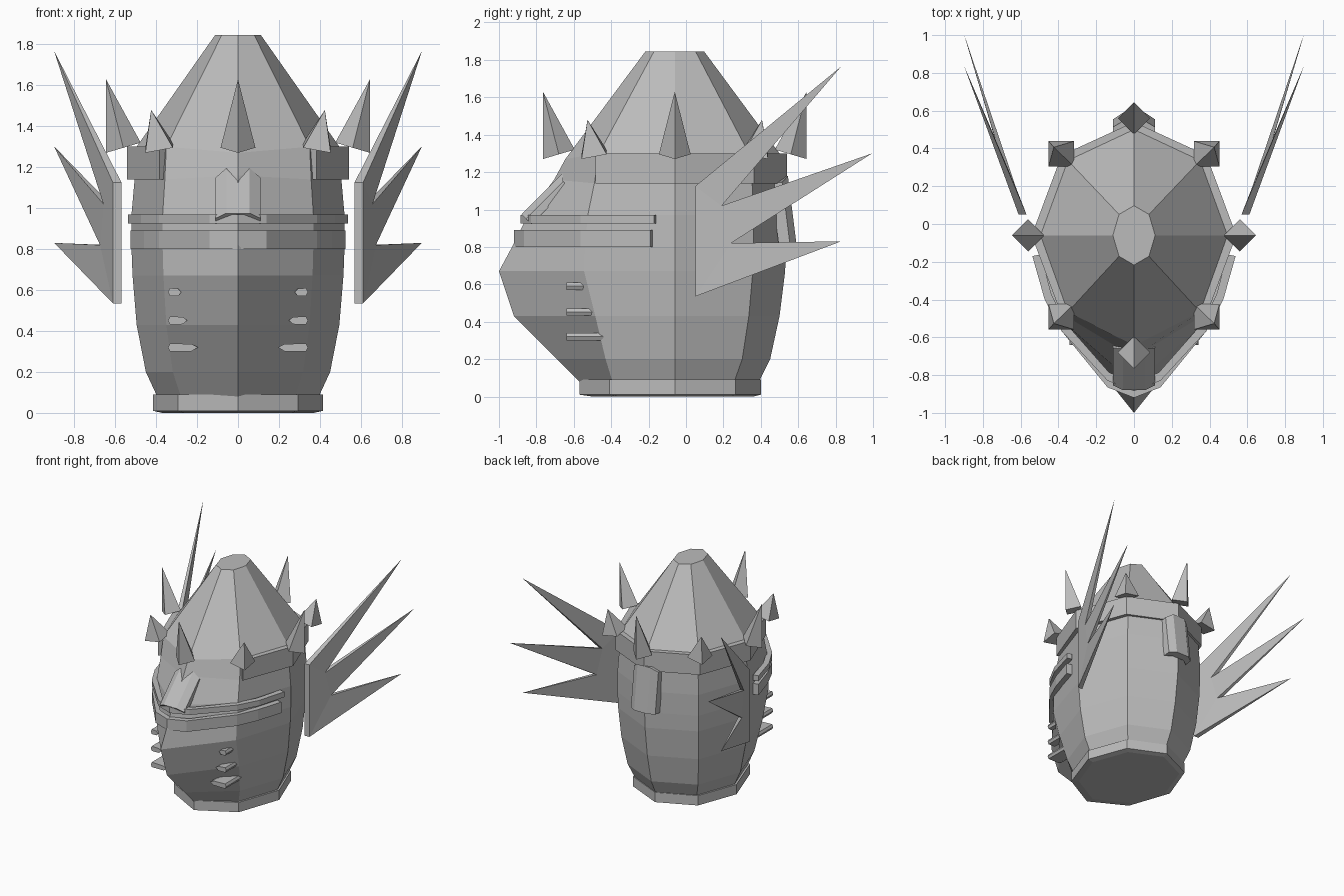
import bpy, bmesh, math
from mathutils import Vector

if "Cube" in bpy.data.objects:
    bpy.data.objects.remove(bpy.data.objects["Cube"])

CY = -0.06          # y of the helmet axis
S = math.sqrt(0.5)

metal = bpy.data.materials.new("grey metal")
metal.diffuse_color = (0.5, 0.5, 0.5, 1)
metal.use_nodes = True
metal.node_tree.nodes["Principled BSDF"].inputs["Base Color"].default_value = metal.diffuse_color


def make(name, verts, faces):
    """Mesh object with flat faces and outward normals."""
    bm = bmesh.new()
    vs = [bm.verts.new(v) for v in verts]
    for f in faces:
        bm.faces.new([vs[i] for i in f])
    bmesh.ops.recalc_face_normals(bm, faces=bm.faces)
    me = bpy.data.meshes.new(name)
    bm.to_mesh(me)
    bm.free()
    me.materials.append(metal)
    ob = bpy.data.objects.new(name, me)
    bpy.context.collection.objects.link(ob)
    return ob


def loft(name, rings, closed=False):
    """Skin equal-length rings; cap both ends unless the loft is closed."""
    n, m = len(rings[0]), len(rings)
    verts = [v for r in rings for v in r]
    faces = []
    for k in range(m if closed else m - 1):
        a, b = k * n, ((k + 1) % m) * n
        faces += [(a + i, a + (i + 1) % n, b + (i + 1) % n, b + i) for i in range(n)]
    if not closed:
        faces += [tuple(range(n)), tuple((m - 1) * n + i for i in range(n))]
    return make(name, verts, faces)


def ring(z, rx, ry, front=None, cheek=None, zfront=None):
    """Eight points, starting at +x and turning towards the back."""
    pts = [Vector((rx * math.cos(i * math.pi / 4), CY + ry * math.sin(i * math.pi / 4), z))
           for i in range(8)]
    if front is not None:
        pts[6].y = front
    if cheek is not None:
        pts[5].y = pts[7].y = cheek
    if zfront is not None:
        pts[6].z = zfront
    return pts


# Neck ring
loft("neck_ring", [ring(0, .37, .42, -.50), ring(.01, .415, .46, -.57, -.41),
                   ring(.09, .415, .46, -.57, -.41)])

# Helmet shell: pointed face below, faceted cone above
loft("helmet_shell", [
    ring(.07, .39, .445, -.56, -.39), ring(.2, .45, .51, -.69, -.43),
    ring(.43, .495, .56, -.92, -.485), ring(.67, .515, .59, -1.0, -.545),
    ring(.8, .52, .595, -.93, -.54), ring(.97, .52, .595, -.845, -.525),
    ring(1.14, .505, .585, -.705, -.49, 1.16), ring(1.3, .495, .56, -.645, -.465, 1.27),
    ring(1.845, .112, .157)])

# Brow band around the sides and back, open at the face
sections = []
for k in range(-1, 6):
    a = k * math.pi / 4
    o = Vector((.542 * math.cos(a), CY + .60 * math.sin(a), 0))
    i = Vector((.47 * math.cos(a), CY + .53 * math.sin(a), 0))
    sections.append([p + Vector((0, 0, z)) for p, z in
                     ((o, 1.14), (o, 1.3), (i, 1.3), (i, 1.14))])
loft("brow_band", sections)


# Crown spikes: four-sided, leaning out, alternating large and small
def spike(name, ang, base, tip, half, height):
    d = Vector((math.cos(ang), math.sin(ang), 0))
    t = Vector((-d.y, d.x, 0))
    c = Vector((base[0], base[1], 1.295))
    v = [c + d * half + Vector((0, 0, -.025)), c + t * half,
         c - d * half + Vector((0, 0, .025)), c - t * half,
         Vector((tip[0], tip[1], height))]
    make(name, v, [(3, 2, 1, 0)] + [(i, (i + 1) % 4, 4) for i in range(4)])


for k in range(8):
    a = k * math.pi / 4
    c, s = math.cos(a), math.sin(a)
    if k % 2:
        spike("small_spike", a, (.545 * c, CY + .61 * s), (.60 * c, CY + .66 * s), .095, 1.48)
    else:
        r = .56 if s * s < .5 else .62
        spike("large_spike", a, (r * c, CY + r * s),
              ((r + .085) * c, CY + (r + .085) * s), .085, 1.63)


# Visor bars wrapping the face
def visor_bar(name, z0, z1, front, end, width):
    half = [(width, end), (width - .065, -.40), (.385, -.565), (.14, front + .055)]
    path = half + [(0, front)] + [(-x, y) for x, y in reversed(half)]
    secs = []
    for x, y in path:
        out = Vector((x, y - CY, 0)).normalized() * .045
        p = Vector((x, y, 0))
        secs.append([q + Vector((0, 0, z)) for q, z in
                     ((p, z0), (p, z1), (p - out, z1), (p - out, z0))])
    loft(name, secs)


visor_bar("upper_visor_bar", .925, .97, -.885, -.17, .538)
visor_bar("lower_visor_bar", .80, .89, -.92, -.19, .525)

# Breathing louvres on both cheeks
for side in (1, -1):
    for z, x0 in ((.32, .195), (.452, .248), (.59, .277)):
        x1 = .342
        inset = (x1 - x0) * .22
        outline = [(x0, z), (x0 + inset, z - .019), (x1 - .01, z - .02),
                   (x1, z), (x1 - .01, z + .02), (x0 + inset, z + .016)]
        loft("breath_louvre", [[(side * x, y, h) for x, h in outline] for y in (-.64, -.44)])


# Ridged plates: raised centre strip with sloping sides, swept down a slope
def ridged_plate(name, top, bottom, out, notch, width_top, width_bottom, thick):
    profile = [(-1, -.035), (-.52, 0), (0, 0), (.52, 0), (1, -.035)]
    rings = []
    for base, w, lifts in ((bottom, width_bottom, (0,) * 5),
                           (top, width_top, (-.03, 0, -notch, 0, -.03))):
        along = (Vector(top) - Vector(bottom)).normalized()
        face = [Vector(base) + Vector((x * w, 0, 0)) + Vector(out) * h + along * l
                for (x, h), l in zip(profile, lifts)]
        rings.append(face + [p - Vector(out) * thick for p in reversed(face)])
    loft(name, rings)


ridged_plate("nose_guard", (0, -.66, 1.195), (0, -.88, .975), (0, -.71, .71), .09, .11, .11, .04)
ridged_plate("nape_plate", (0, .545, 1.18), (0, .59, .82), (0, .99, .12), 0, .11, .11, .06)

# Side wings: three blades fanning backwards, tapering to sharp points
BLADES = [(.05, .535), (.05, 1.125), (.83, 1.765), (.19, 1.02),
          (.995, 1.30), (.24, .82), (.83, .83)]
TIPS = {2, 4, 6}
for side, label in ((1, "right"), (-1, "left")):
    inner, outer = [], []
    for i, (y, z) in enumerate(BLADES):
        x = .897 if i in TIPS else .59 + (y - .05) * .36
        t = .0005 if i in TIPS else .021 - (y - .05) * .03
        inner.append((side * (x - t), y, z))
        outer.append((side * (x + t), y, z))
    n = len(BLADES)
    # root panel and blades share the valley points
    panels = [(1, 2, 3), (3, 4, 5), (5, 6, 0), (0, 1, 3, 5)]
    faces = [p for p in panels] + [tuple(n + i for i in reversed(p)) for p in panels]
    faces += [(i, (i + 1) % n, n + (i + 1) % n, n + i) for i in range(n)]
    make(label + "_wing", inner + outer, faces)
